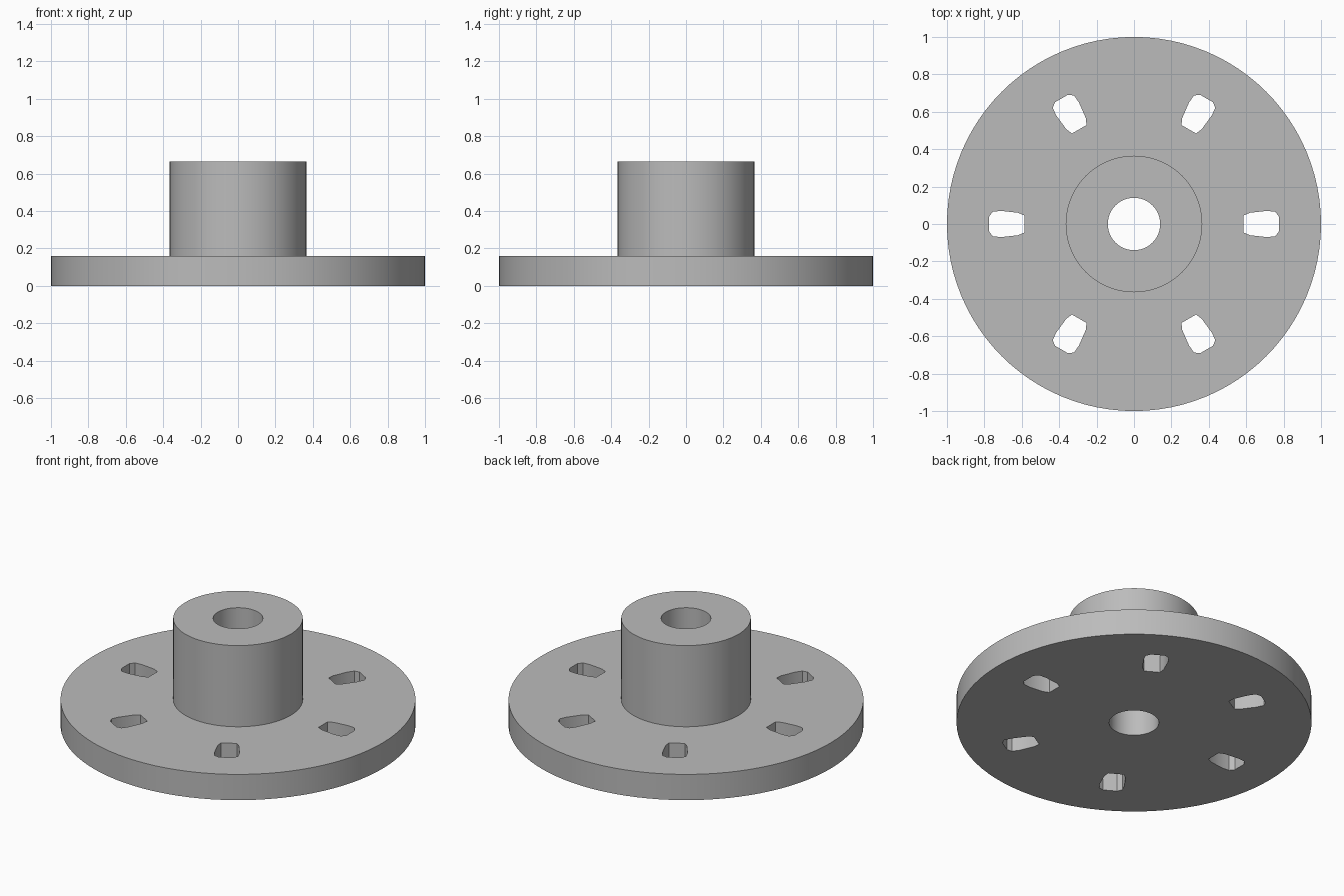
import bpy, bmesh, math
from mathutils import Matrix, Vector

cube = bpy.data.objects.get("Cube")
if cube:
    bpy.data.objects.remove(cube, do_unlink=True)

SEGMENTS = 96
BOLT_HOLES = 6


def make_object(name, bm):
    bmesh.ops.recalc_face_normals(bm, faces=bm.faces)
    mesh = bpy.data.meshes.new(name)
    bm.to_mesh(mesh)
    bm.free()
    obj = bpy.data.objects.new(name, mesh)
    bpy.context.collection.objects.link(obj)
    return obj


def lathe(name, profile):
    """Spin a closed (radius, height) profile around z."""
    bm = bmesh.new()
    verts = [bm.verts.new((r, 0, z)) for r, z in profile]
    edges = [bm.edges.new((v, verts[i - 1])) for i, v in enumerate(verts)]
    bmesh.ops.spin(bm, geom=verts + edges, cent=(0, 0, 0), axis=(0, 0, 1),
                   angle=math.tau, steps=SEGMENTS, use_duplicate=False)
    bmesh.ops.remove_doubles(bm, verts=bm.verts, dist=0.0001)
    return make_object(name, bm)


def hole_cutters(name, half_outline):
    """Prisms through the flange, repeated around z."""
    outline = half_outline + [(x, -y) for x, y in reversed(half_outline)]
    bm = bmesh.new()
    for i in range(BOLT_HOLES):
        turn = Matrix.Rotation(math.tau * i / BOLT_HOLES, 3, 'Z')
        face = bm.faces.new([bm.verts.new(turn @ Vector((x, y, -0.1)))
                             for x, y in outline])
        top = bmesh.ops.extrude_face_region(bm, geom=[face])["geom"]
        bmesh.ops.translate(bm, vec=(0, 0, 0.4),
                            verts=[v for v in top if isinstance(v, bmesh.types.BMVert)])
    return make_object(name, bm)


# Flange, hub and bore turned as one solid
hub = lathe("flanged_hub", [(0.14, 0), (1, 0), (1, 0.16), (0.365, 0.16),
                            (0.365, 0.665), (0.14, 0.665)])

# Bolt holes, slightly wider toward the rim
cutter = hole_cutters("bolt_hole_cutter", [(0.585, 0.045), (0.62, 0.06), (0.71, 0.07),
                                           (0.755, 0.066), (0.775, 0.04)])
cutter.hide_render = True
holes = hub.modifiers.new("bolt_holes", 'BOOLEAN')
holes.operation = 'DIFFERENCE'
holes.solver = 'EXACT'
holes.object = cutter

bpy.ops.object.select_all(action='DESELECT')
hub.select_set(True)
bpy.context.view_layer.objects.active = hub
bpy.ops.object.modifier_apply(modifier=holes.name)
bpy.data.objects.remove(cutter, do_unlink=True)
bpy.ops.object.shade_smooth_by_angle(angle=math.radians(30))

# Plain grey metal
grey = bpy.data.materials.new("plain_grey")
grey.use_nodes = True
colour = (0.5, 0.5, 0.5, 1)
grey.diffuse_color = colour
grey.node_tree.nodes["Principled BSDF"].inputs["Base Color"].default_value = colour
hub.data.materials.clear()
hub.data.materials.append(grey)
